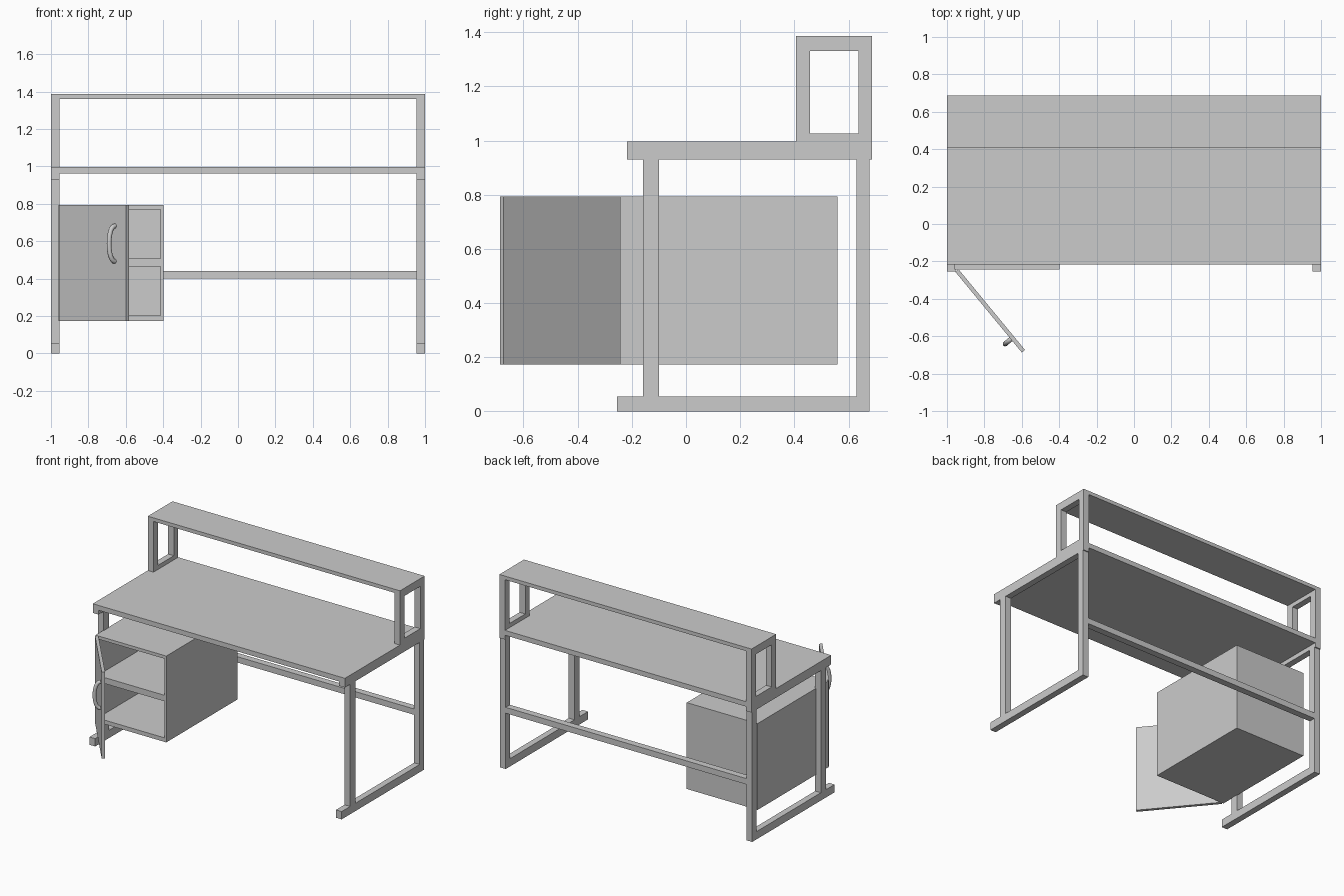
import bpy, bmesh, math
from mathutils import Vector, Matrix

if "Cube" in bpy.data.objects:
    bpy.data.objects.remove(bpy.data.objects["Cube"])


def box(name, x, y, z):
    """Box from (min, max) ranges on each axis."""
    bm = bmesh.new()
    bmesh.ops.create_cube(bm, size=1)
    for v in bm.verts:
        for i, r in enumerate((x, y, z)):
            v.co[i] = r[0] if v.co[i] < 0 else r[1]
    me = bpy.data.meshes.new(name)
    bm.to_mesh(me)
    bm.free()
    ob = bpy.data.objects.new(name, me)
    bpy.context.collection.objects.link(ob)
    return ob


# Side frames, the same bars on the left and right
IN, OUT = 0.955, 1.0
bars = [
    ("foot", (-0.254, 0.678), (0, 0.056)),
    ("front_leg", (-0.158, -0.1), (0.056, 0.931)),
    ("back_leg", (0.63, 0.678), (0.056, 0.931)),
    ("desk_side_rail", (-0.217, 0.686), (0.931, 0.962)),
    ("shelf_bottom_rail", (0.457, 0.637), (0.997, 1.027)),
    ("shelf_front_post", (0.407, 0.457), (0.997, 1.36)),
    ("shelf_back_post", (0.637, 0.686), (0.997, 1.36)),
    ("shelf_top_rail", (0.457, 0.637), (1.33, 1.36)),
]
for side, xr in (("left", (-OUT, -IN)), ("right", (IN, OUT))):
    for name, y, z in bars:
        box(f"{side}_{name}", xr, y, z)

# Long horizontal parts
box("desk_top", (-OUT, OUT), (-0.217, 0.686), (0.962, 0.997))
box("upper_shelf", (-OUT, OUT), (0.407, 0.686), (1.36, 1.386))
box("back_crossbar", (-IN, IN), (0.63, 0.678), (0.4, 0.442))

# Cabinet with two open compartments cut into its front
Z0, Z1 = 0.174, 0.793
cabinet = box("cabinet", (-0.96, -0.398), (-0.244, 0.56), (Z0, Z1))
for z in ((0.203, 0.465), (0.508, 0.77)):
    cutter = box("compartment_cutter", (-0.943, -0.414), (-0.4, 0.54), z)
    cutter.hide_render = True
    mod = cabinet.modifiers.new("compartment", 'BOOLEAN')
    mod.operation = 'DIFFERENCE'
    mod.solver = 'EXACT'
    mod.object = cutter
    bpy.context.view_layer.objects.active = cabinet
    bpy.ops.object.modifier_apply(modifier=mod.name)
    bpy.data.objects.remove(cutter)

# Open door, built along local x and swung about its hinge
hinge = Matrix.Translation((-0.956, -0.255, 0)) @ Matrix.Rotation(math.radians(-50.5), 4, 'Z')
door = box("cabinet_door", (0, 0.56), (0, 0.022), (Z0, Z1))
door.matrix_world = hinge

# Bowed handle on the outside of the door
curve = bpy.data.curves.new("door_handle", 'CURVE')
curve.dimensions = '3D'
curve.bevel_depth = 0.013
curve.bevel_resolution = 3
curve.use_fill_caps = True
spline = curve.splines.new('POLY')
N = 16
spline.points.add(N)
for i, p in enumerate(spline.points):
    a = math.pi * i / N
    p.co = (0.468, 0.004 - 0.044 * math.sin(a) ** 0.8, 0.587 - 0.095 * math.cos(a), 1)
handle = bpy.data.objects.new("door_handle", curve)
bpy.context.collection.objects.link(handle)
handle.matrix_world = hinge
bpy.ops.object.select_all(action='DESELECT')
handle.select_set(True)
bpy.context.view_layer.objects.active = handle
bpy.ops.object.convert(target='MESH')
bpy.ops.object.shade_smooth_by_angle(angle=math.radians(40))
